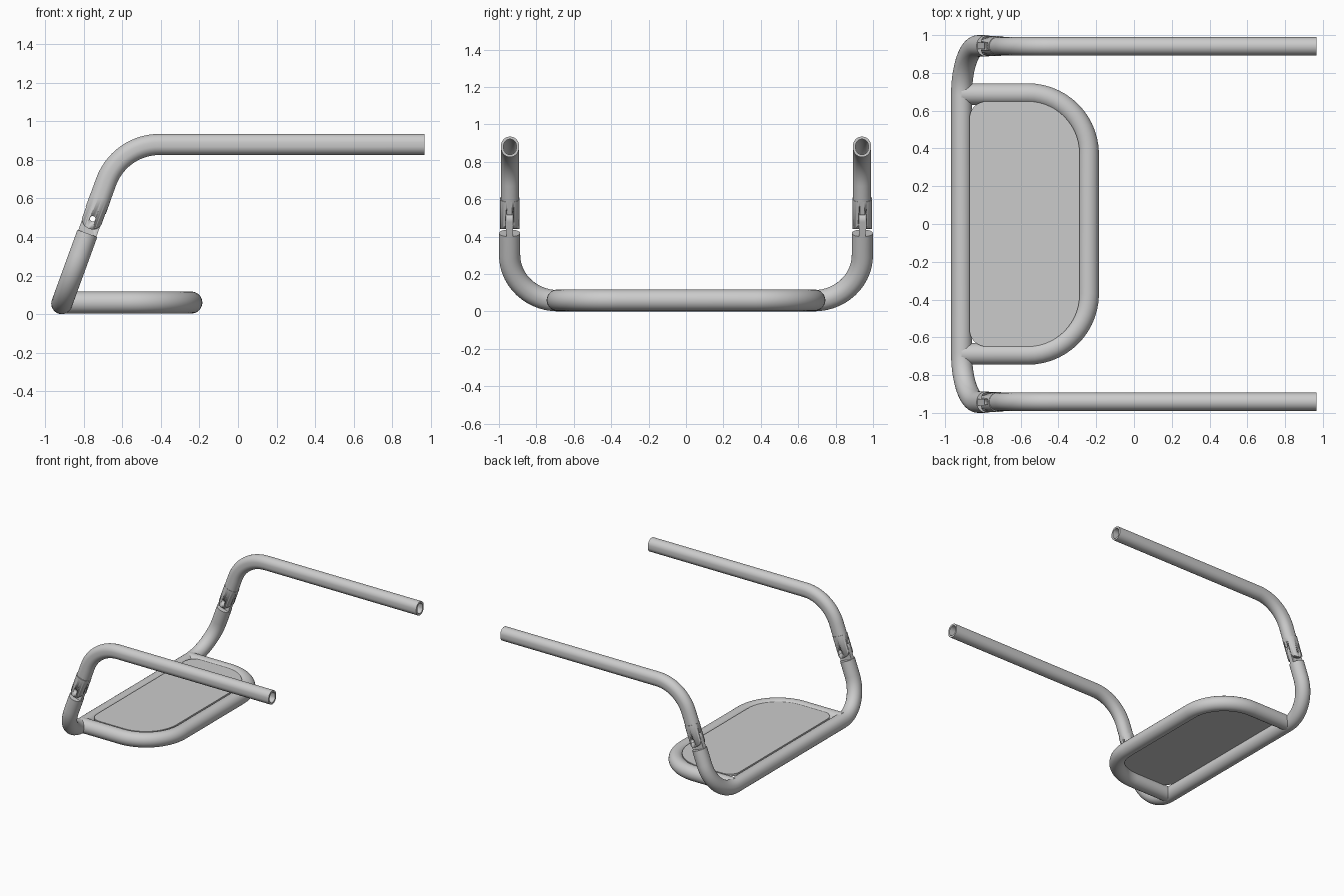
import bpy, bmesh, math
from mathutils import Vector as V

if "Cube" in bpy.data.objects:
    bpy.data.objects.remove(bpy.data.objects["Cube"])

TILT = math.radians(70)
D = V((math.cos(TILT), 0, math.sin(TILT)))      # direction the legs lean in
E = V((math.sin(TILT), 0, -math.cos(TILT)))
BX, BZ, LY, R = -0.913, 0.057, 0.943, 0.057     # rear bar position, leg offset, tube radius


def finish(name, bm, angle=35):
    bmesh.ops.recalc_face_normals(bm, faces=bm.faces)
    me = bpy.data.meshes.new(name)
    bm.to_mesh(me)
    bm.free()
    ob = bpy.data.objects.new(name, me)
    bpy.context.collection.objects.link(ob)
    smooth(ob, angle)
    return ob


def smooth(ob, angle=35):
    bpy.ops.object.select_all(action='DESELECT')
    ob.select_set(True)
    bpy.context.view_layer.objects.active = ob
    bpy.ops.object.shade_smooth_by_angle(angle=math.radians(angle))


def fillet(pts, radii, closed=False, steps=14):
    """Polyline with rounded corners."""
    out, n = [], len(pts)
    for i, (p, r) in enumerate(zip(pts, radii)):
        if not closed and i in (0, n - 1):
            out.append(p)
            continue
        a = (pts[i - 1] - p).normalized()
        b = (pts[(i + 1) % n] - p).normalized()
        half = a.angle(b) / 2
        c = p + (a + b).normalized() * r / math.sin(half)
        t = r / math.tan(half)
        s, e = (p + a * t - c).normalized(), (p + b * t - c).normalized()
        out += [c + s.slerp(e, k / steps).normalized() * r for k in range(steps + 1)]
    return out


def sweep(name, pts, normal, a, b, wall=0, seg=32):
    """Oval tube along a planar path: half size a along the normal, b across it."""
    bm = bmesh.new()

    def shell(ra, rb):
        rings = []
        for i, p in enumerate(pts):
            t = (pts[min(i + 1, len(pts) - 1)] - pts[max(i - 1, 0)]).normalized()
            v = t.cross(normal).normalized()
            flat = rb - ra
            ring = []
            for k in range(seg):
                w = 2 * math.pi * (k + 0.5) / seg
                off = ra * math.sin(w) + math.copysign(flat, math.sin(w))
                ring.append(bm.verts.new(p + normal * ra * math.cos(w) + v * off))
            rings.append(ring)
        for r0, r1 in zip(rings, rings[1:]):
            for k in range(seg):
                j = (k + 1) % seg
                bm.faces.new((r0[k], r0[j], r1[j], r1[k]))
        return rings[0], rings[-1]

    ends = shell(a, b)
    if wall:
        for o, q in zip(ends, shell(a - wall, b - wall)):
            for k in range(seg):
                j = (k + 1) % seg
                bm.faces.new((o[k], o[j], q[j], q[k]))
    else:
        for o in ends:
            bm.faces.new(o)
    return finish(name, bm)


def prism(name, outline, depth):
    bm = bmesh.new()
    f = bm.faces.new([bm.verts.new(p) for p in outline])
    g = bmesh.ops.extrude_face_region(bm, geom=[f])
    bmesh.ops.translate(bm, vec=depth, verts=[v for v in g['geom'] if isinstance(v, bmesh.types.BMVert)])
    return finish(name, bm)


def lug(name, pivot, r, length, sign, half):
    """Flat bar with one round end about the pivot, thickness along y."""
    o = pivot - V((0, half, 0))
    pts = [o + E * r * math.cos(w) + D * sign * r * math.sin(w)
           for w in (math.pi * k / 24 for k in range(25))]
    pts += [o - E * r - D * sign * length, o + E * r - D * sign * length]
    return prism(name, pts, V((0, 2 * half, 0)))


def boolean(ob, cutter, op):
    m = ob.modifiers.new('cut', 'BOOLEAN')
    m.object, m.operation, m.solver = cutter, op, 'EXACT'
    bpy.ops.object.select_all(action='DESELECT')
    ob.select_set(True)
    bpy.context.view_layer.objects.active = ob
    bpy.ops.object.modifier_move_to_index(modifier='cut', index=0)
    bpy.ops.object.modifier_apply(modifier='cut')
    bpy.data.objects.remove(cutter)


def pin_cutter(p, r=0.014):
    return sweep('pin_cutter', [p - V((0, 0.1, 0)), p + V((0, 0.1, 0))], V((1, 0, 0)), r, r)


# Leaning U-shaped lower frame
S_END, S_PIVOT = 0.385, 0.466
cl, cr = V((BX, -LY, BZ)), V((BX, LY, BZ))
sweep('lower_frame', fillet([cl + D * S_END, cl, cr, cr + D * S_END], [0, 0.26, 0.26, 0]),
      E, 0.055, R)

# Seat loop tube
fx, sy, sz = -0.242, 0.688, 0.06
sweep('seat_frame', fillet([V((BX, -sy, sz)), V((fx, -sy, sz)), V((fx, sy, sz)), V((BX, sy, sz))],
                           [0, 0.32, 0.32, 0]), V((0, 0, 1)), R, R)

# Seat panel, lapping slightly over the tubes
px0, px1, py, pz = -0.871, -0.288, 0.649, 0.09
prism('seat_panel', fillet([V((px0, -py, pz)), V((px1, -py, pz)), V((px1, py, pz)), V((px0, py, pz))],
                           [0.09, 0.275, 0.275, 0.09], closed=True), V((0, 0, 0.018)))

# Folding arms with their hinges
for label, side in (('left', 1), ('right', -1)):
    pivot = V((BX, side * LY, BZ)) + D * S_PIVOT

    tongue = lug(label + '_hinge_tongue', pivot, 0.05, 0.1, 1, 0.017)
    boolean(tongue, pin_cutter(pivot), 'DIFFERENCE')

    fork = sweep(label + '_hinge_fork', [pivot - D * 0.08, pivot + D * 0.115], V((0, 1, 0)), 0.053, 0.057)
    boolean(fork, lug('mask', pivot, 0.0555, 0.2, -1, 0.1), 'INTERSECT')
    boolean(fork, lug('slot', pivot, 0.07, 0.15, 1, 0.019), 'DIFFERENCE')
    boolean(fork, pin_cutter(pivot), 'DIFFERENCE')

    az, ay = 0.88, side * 0.941
    start = V((pivot.x, ay, pivot.z)) + D * 0.1
    corner = V((start.x + (az - start.z) / math.tan(TILT), ay, az))
    sweep(label + '_arm', fillet([start, corner, V((0.966, ay, az))], [0, 0.294, 0]),
          V((0, 1, 0)), 0.048, 0.055, wall=0.014)
